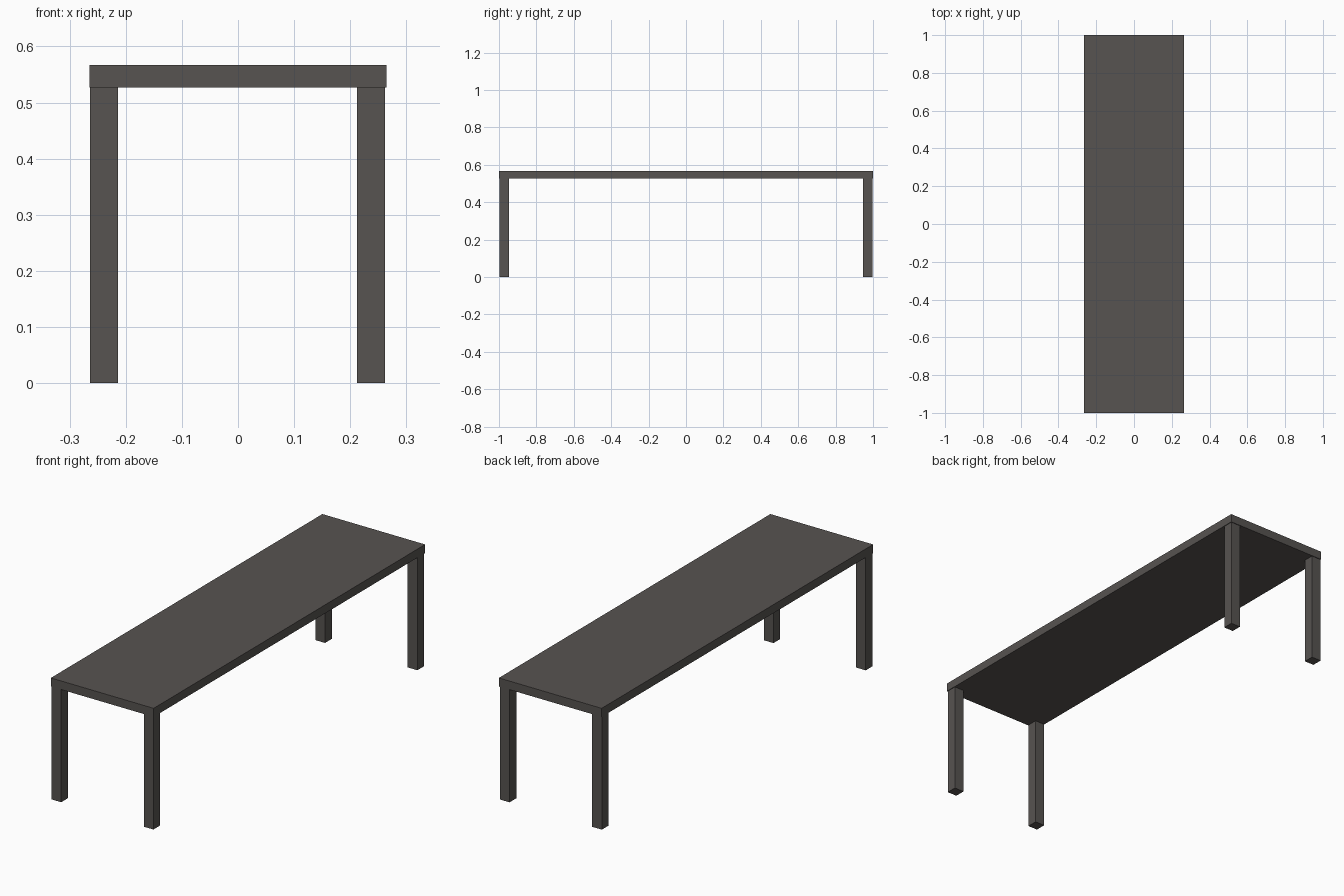
import bpy

if "Cube" in bpy.data.objects:
    bpy.data.objects.remove(bpy.data.objects["Cube"])

# Single dark grey-brown finish
mat = bpy.data.materials.new("dark grey wood")
mat.diffuse_color = (0.095, 0.087, 0.082, 1.0)
mat.use_nodes = True
mat.node_tree.nodes["Principled BSDF"].inputs["Base Color"].default_value = mat.diffuse_color


def box(name, center, size):
    bpy.ops.mesh.primitive_cube_add(size=1, location=center)
    ob = bpy.context.object
    ob.name = name
    ob.scale = size
    bpy.ops.object.transform_apply(location=False, rotation=False, scale=True)
    ob.data.materials.append(mat)
    return ob


WIDTH, LENGTH = 0.53, 2.0
TOP_Z, UNDER_Z = 0.567, 0.527
LEG = 0.05

# Table top slab
box("table_top", (0, 0, (TOP_Z + UNDER_Z) / 2), (WIDTH, LENGTH, TOP_Z - UNDER_Z))

# Four square legs, a hair inside the corners
for side, x in (("left", -0.239), ("right", 0.237)):
    for end, y in (("front", -0.972), ("back", 0.972)):
        box(f"{end}_{side}_leg", (x, y, UNDER_Z / 2), (LEG, LEG, UNDER_Z))
